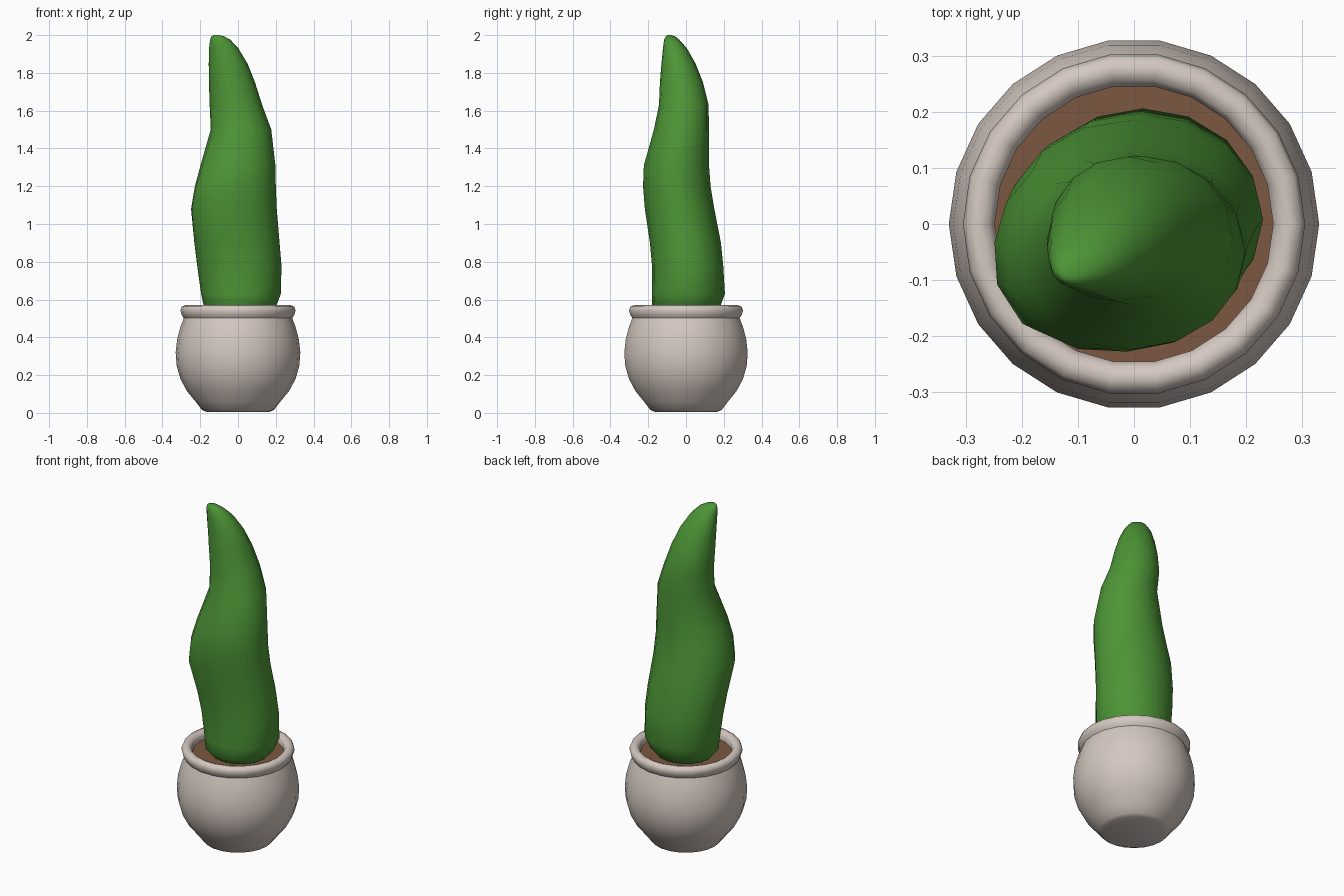
import bpy, bmesh, math

if "Cube" in bpy.data.objects:
    bpy.data.objects.remove(bpy.data.objects["Cube"])


def material(name, rgb):
    m = bpy.data.materials.new(name)
    m.diffuse_color = (*rgb, 1)
    m.use_nodes = True
    m.node_tree.nodes["Principled BSDF"].inputs["Base Color"].default_value = m.diffuse_color
    return m


def loft(name, rings, mat, cap_bottom=True, cap_top=True, angle=50):
    """Skin a list of rings of points."""
    bm = bmesh.new()
    vs = [[bm.verts.new(p) for p in ring] for ring in rings]
    n = len(vs[0])
    for a, b in zip(vs, vs[1:]):
        for i in range(n):
            j = (i + 1) % n
            bm.faces.new((a[i], a[j], b[j], b[i]))
    if cap_bottom:
        bm.faces.new(vs[0][::-1])
    if cap_top:
        bm.faces.new(vs[-1])
    me = bpy.data.meshes.new(name)
    bm.to_mesh(me)
    bm.free()
    me.materials.append(mat)
    ob = bpy.data.objects.new(name, me)
    bpy.context.collection.objects.link(ob)
    bpy.ops.object.select_all(action='DESELECT')
    ob.select_set(True)
    bpy.context.view_layer.objects.active = ob
    bpy.ops.object.shade_smooth_by_angle(angle=math.radians(angle))
    return ob


def circle(r, z, n=22):
    return [(r * math.cos(2 * math.pi * i / n), r * math.sin(2 * math.pi * i / n), z)
            for i in range(n)]


clay = material("pale_clay", (0.66, 0.58, 0.53))
earth = material("brown_soil", (0.20, 0.097, 0.052))
green = material("cactus_green", (0.073, 0.30, 0.037))

# Round pot with a rolled rim
pot_profile = [(0.165, 0.005), (0.19, 0.015), (0.225, 0.06), (0.27, 0.115), (0.305, 0.18),
               (0.325, 0.25), (0.33, 0.32), (0.322, 0.39), (0.305, 0.455), (0.287, 0.502),
               (0.298, 0.518), (0.305, 0.542), (0.298, 0.562), (0.278, 0.57),
               (0.258, 0.562), (0.248, 0.545), (0.25, 0.50)]
loft("pot", [circle(r, z) for r, z in pot_profile], clay, cap_top=False)

# Soil disc
loft("soil", [circle(0.252, 0.50), circle(0.252, 0.522)], earth)

# Leaning cactus body: z, x min, x max, y min, y max
sections = [(0.50, -0.13, 0.14, -0.12, 0.13), (0.56, -0.18, 0.20, -0.18, 0.18),
            (0.63, -0.195, 0.227, -0.18, 0.206), (0.78, -0.216, 0.23, -0.18, 0.197),
            (0.90, -0.23, 0.22, -0.19, 0.185), (1.08, -0.245, 0.205, -0.215, 0.15),
            (1.20, -0.225, 0.20, -0.225, 0.13), (1.31, -0.197, 0.198, -0.222, 0.122),
            (1.50, -0.144, 0.176, -0.17, 0.121), (1.63, -0.15, 0.128, -0.143, 0.12),
            (1.75, -0.154, 0.09, -0.138, 0.09), (1.85, -0.155, 0.05, -0.13, 0.05),
            (1.93, -0.153, 0.002, -0.122, 0.005), (1.975, -0.148, -0.04, -0.116, -0.035),
            (1.994, -0.14, -0.075, -0.107, -0.058), (2.0, -0.13, -0.10, -0.10, -0.08)]


def body_ring(z, x0, x1, y0, y1, n=16):
    cx, cy, rx, ry = (x0 + x1) / 2, (y0 + y1) / 2, (x1 - x0) / 2, (y1 - y0) / 2
    ring = []
    for i in range(n):
        t = 2 * math.pi * i / n
        # slight shoulder towards the front left at mid height
        d = math.cos(t - math.radians(225))
        k = 1 + 0.13 * max(0, d) ** 6 * math.exp(-((z - 1.12) / 0.2) ** 2)
        ring.append((cx + k * rx * math.cos(t), cy + k * ry * math.sin(t), z))
    return ring


loft("cactus_body", [body_ring(*s) for s in sections], green, angle=80)
